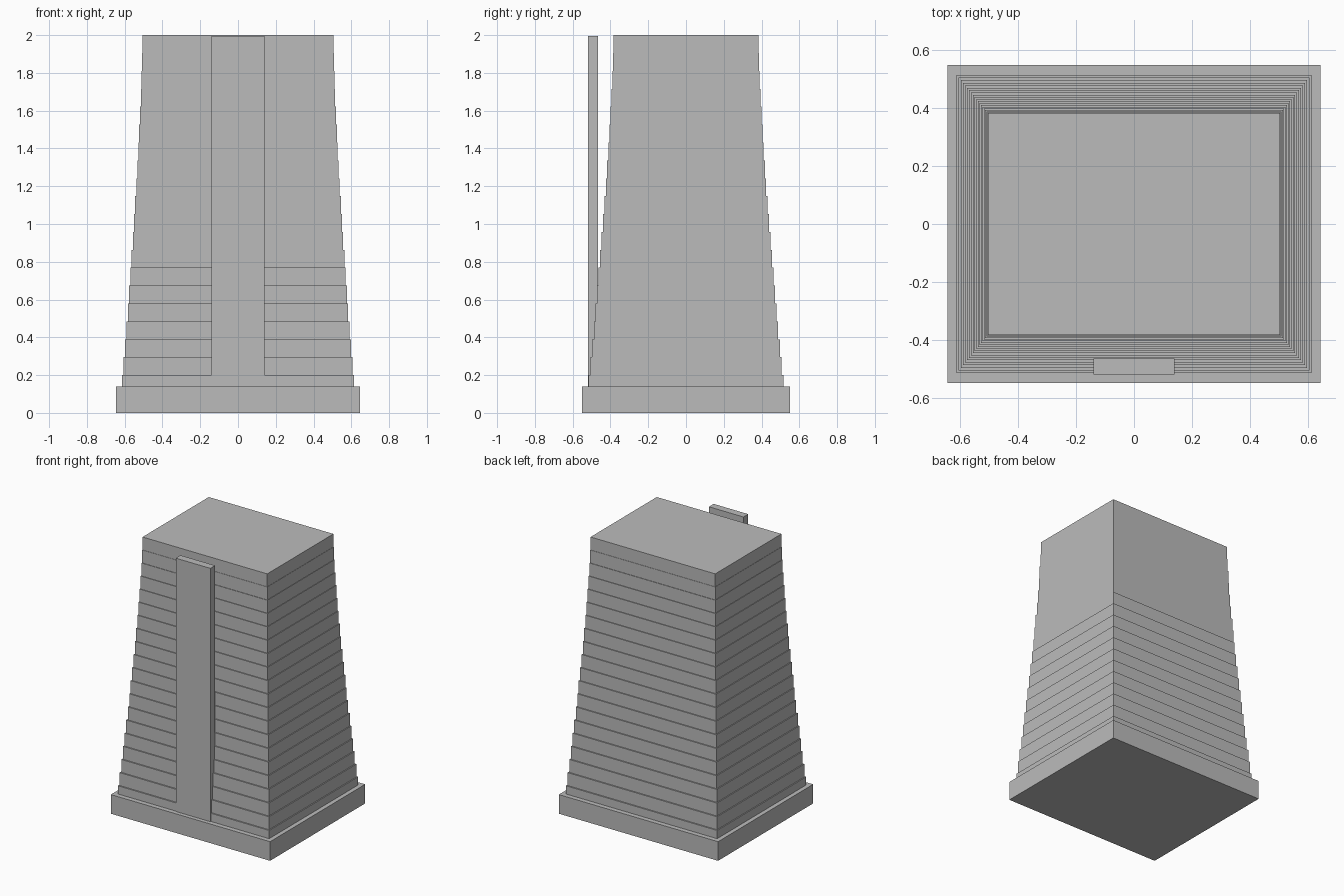
import bpy, bmesh

if "Cube" in bpy.data.objects:
    bpy.data.objects.remove(bpy.data.objects["Cube"])

# One flat grey for the whole building
grey = bpy.data.materials.new("concrete grey")
grey.diffuse_color = (0.5, 0.5, 0.5, 1)
grey.use_nodes = True
grey.node_tree.nodes["Principled BSDF"].inputs["Base Color"].default_value = grey.diffuse_color


def loft(name, rings):
    """Rectangular rings (half x, half y, z, centre y) joined bottom to top and capped."""
    bm = bmesh.new()
    loops = []
    for hx, hy, z, cy in rings:
        loops.append([bm.verts.new((sx * hx, cy + sy * hy, z))
                      for sx, sy in ((-1, -1), (1, -1), (1, 1), (-1, 1))])
    for a, b in zip(loops, loops[1:]):
        for i in range(4):
            j = (i + 1) % 4
            bm.faces.new((a[i], a[j], b[j], b[i]))
    bm.faces.new(loops[0][::-1])
    bm.faces.new(loops[-1])
    mesh = bpy.data.meshes.new(name)
    bm.to_mesh(mesh)
    bm.free()
    mesh.materials.append(grey)
    obj = bpy.data.objects.new(name, mesh)
    bpy.context.collection.objects.link(obj)
    return obj


# Plinth and stepped tower in one shell: each storey is set back a little
STOREYS = 20
FIRST_TOP, ROOF = 0.2, 2.0
storey_h = (ROOF - FIRST_TOP) / (STOREYS - 1)
rings = [(0.645, 0.55, 0, 0), (0.645, 0.55, 0.14, 0)]
z = 0.14
for i in range(STOREYS):
    k = (1 - i / (STOREYS - 1)) ** 1.35
    hx, hy = 0.505 + 0.108 * k, 0.383 + 0.132 * k
    top = FIRST_TOP + i * storey_h
    rings += [(hx, hy, z, 0), (hx, hy, top, 0)]
    z = top
loft("stepped_tower", rings)

# Upright slab standing on the plinth in front of the tower
loft("front_slab", [(0.14, 0.0275, 0.12, -0.4925), (0.14, 0.0275, 1.995, -0.4925)])
